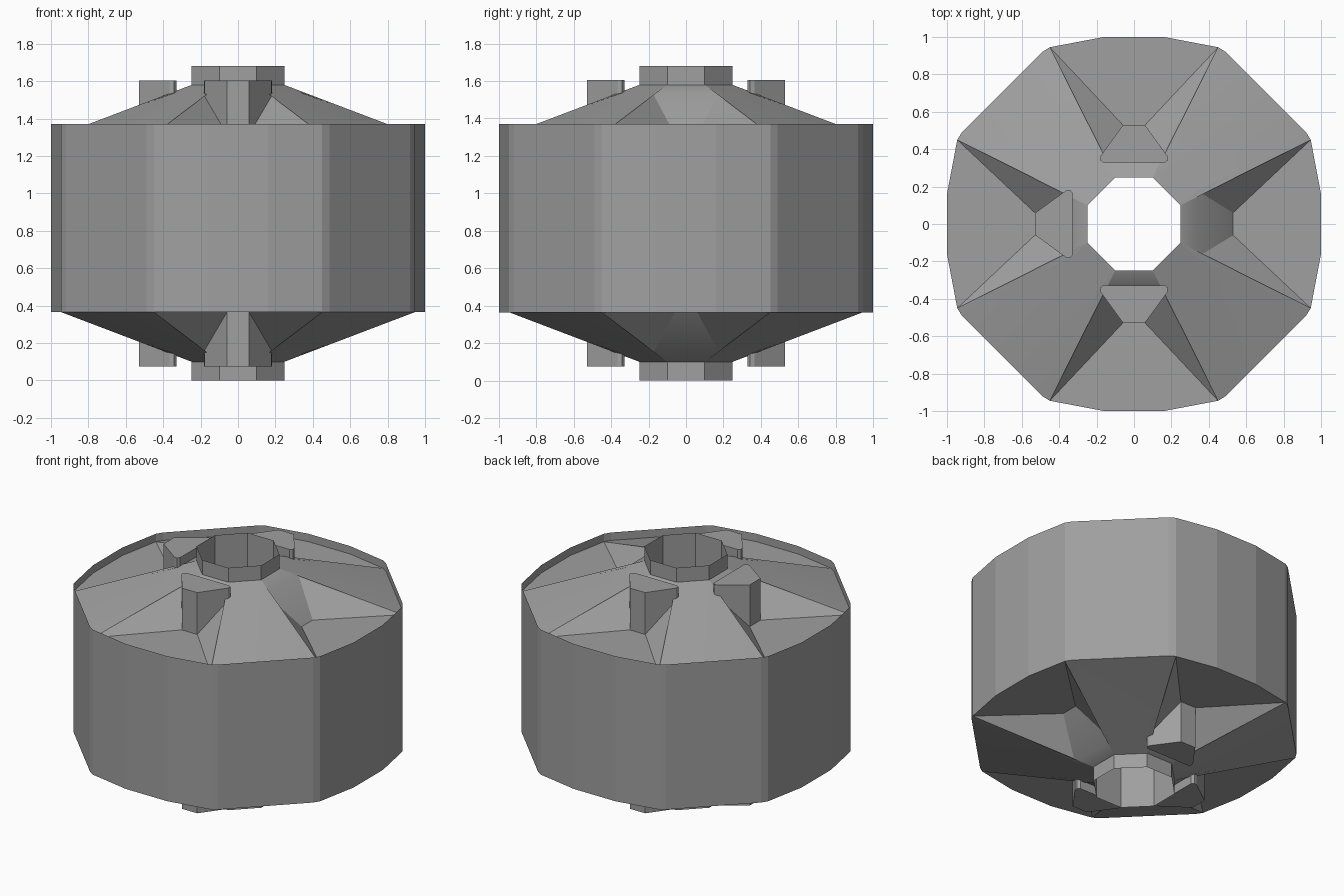
import bpy, bmesh
from math import pi, radians
from mathutils import Matrix, Vector

cube = bpy.data.objects.get("Cube")
if cube:
    bpy.data.objects.remove(cube, do_unlink=True)

grey = bpy.data.materials.new("plain_grey")
grey.use_nodes = True
GREY = (0.35, 0.35, 0.35, 1)
grey.diffuse_color = GREY
grey.node_tree.nodes["Principled BSDF"].inputs["Base Color"].default_value = GREY

HEIGHT = 1.68
FLIP = Matrix.Translation((0, 0, HEIGHT)) @ Matrix.Scale(-1, 4, (0, 0, 1))


def quarter(k):
    return Matrix.Rotation(k * pi / 2, 4, 'Z')


def finish(name, bm, smooth=None):
    mesh = bpy.data.meshes.new(name)
    bm.to_mesh(mesh)
    bm.free()
    obj = bpy.data.objects.new(name, mesh)
    bpy.context.collection.objects.link(obj)
    mesh.materials.append(grey)
    if smooth:
        bpy.ops.object.select_all(action='DESELECT')
        bpy.context.view_layer.objects.active = obj
        obj.select_set(True)
        bpy.ops.object.shade_smooth_by_angle(angle=radians(smooth))
    return obj


def ring(side):
    """Repeat one side's outline points around the four quarters."""
    return [quarter(k) @ Vector((x, y, 0)) for k in range(4) for x, y in side]


def wall(name, outline, low, high):
    bm = bmesh.new()
    lower = [bm.verts.new((p.x, p.y, low)) for p in outline]
    upper = [bm.verts.new((p.x, p.y, high)) for p in outline]
    for i in range(len(outline)):
        j = (i + 1) % len(outline)
        bm.faces.new((lower[i], lower[j], upper[j], upper[i]))
    return finish(name, bm)


# Outer drum wall, rising a little above the upper cap
drum_side = [(0.49, 0.92), (0.45, 0.945), (0.16, 1), (-0.16, 1), (-0.45, 0.945), (-0.49, 0.92)]
wall("drum_wall", ring(drum_side), 0.365, 1.37)

# Octagonal open tube through the middle
wall("center_tube", ring([(0.1, 0.248), (-0.1, 0.248)]), 0, HEIGHT)

# Sloped cap: one quarter has a sunken channel and its flanks
TOP, RIM = 1.58, 1.315


def cap(name, flip):
    bm = bmesh.new()

    def pair(x, y, z):
        return Vector((x, y, z)), Vector((-x, y, z))

    a, a2 = pair(0.1, 0.248, TOP)      # tube edge
    b, b2 = pair(0.18, 0.335, 1.54)    # pocket top
    c, c2 = pair(0.06, 0.53, RIM)      # pocket foot
    d, d2 = pair(0.16, 1, RIM)         # channel mouth
    e, e2 = pair(0.45, 0.945, RIM)     # rim corner
    f, f2 = pair(0.49, 0.92, RIM)
    turn = quarter(-1)
    polys = [(a, a2, b2, b), (b, b2, c2, c), (c, c2, d2, d),
             (b, c, e), (c, d, e), (b2, e2, c2), (c2, e2, d2),
             (a, b, e), (a2, e2, b2), (a, e, f), (a2, f2, e2),
             (a, f, turn @ f2, turn @ a2)]
    for k in range(4):
        for poly in polys:
            bm.faces.new([bm.verts.new(quarter(k) @ p) for p in poly])
    bmesh.ops.remove_doubles(bm, verts=bm.verts, dist=0.001)
    bmesh.ops.recalc_face_normals(bm, faces=bm.faces)
    if sum(f.normal.z for f in bm.faces) < 0:
        bmesh.ops.reverse_faces(bm, faces=bm.faces)
    if flip:
        bmesh.ops.transform(bm, matrix=FLIP, verts=bm.verts)
        bmesh.ops.reverse_faces(bm, faces=bm.faces)
    return finish(name, bm, 30)


cap("upper_cap", False)
cap("lower_cap", True)

# Wedge lugs on three sides, above and below
lug_half = [(0.165, 0.328), (0.182, 0.342), (0.178, 0.365), (0.058, 0.53)]
lug_plan = lug_half + [(-x, y) for x, y in reversed(lug_half)]


def lug(name, turn, flip):
    bm = bmesh.new()
    base = bm.faces.new([bm.verts.new((x, y, 1.3)) for x, y in lug_plan])
    top = bmesh.ops.extrude_face_region(bm, geom=[base])
    moved = [v for v in top["geom"] if isinstance(v, bmesh.types.BMVert)]
    bmesh.ops.translate(bm, verts=moved, vec=(0, 0, 0.305))
    matrix = (FLIP if flip else Matrix.Identity(4)) @ quarter(turn)
    bmesh.ops.transform(bm, matrix=matrix, verts=bm.verts)
    bmesh.ops.recalc_face_normals(bm, faces=bm.faces)
    return finish(name, bm)


for turn, side in enumerate(("back", "right", "front")):
    lug("upper_lug_" + side, turn, False)
    lug("lower_lug_" + side, turn, True)
